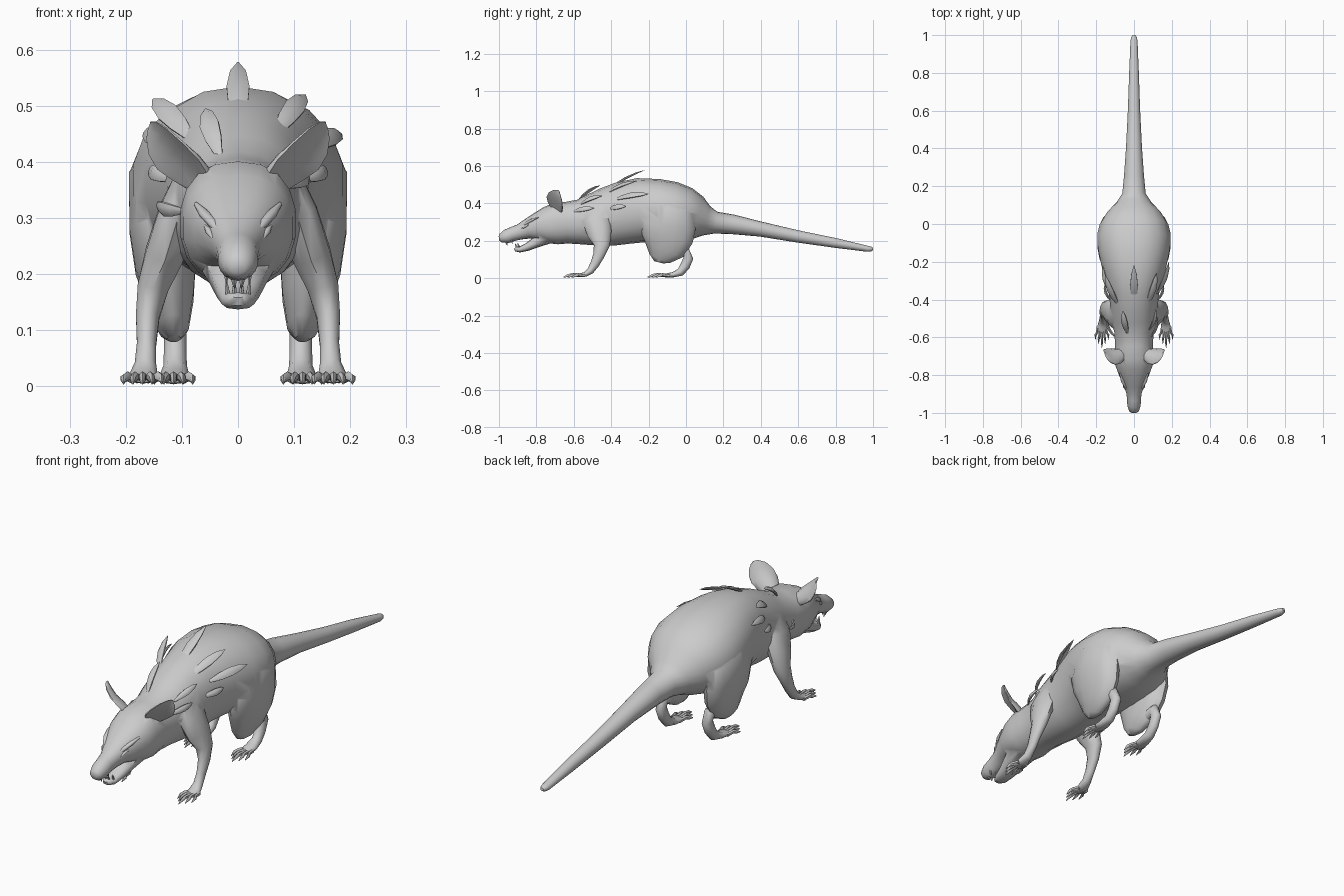
import bpy, bmesh, math
from mathutils import Vector as V

fur = bpy.data.materials.new("grey fur")
fur.diffuse_color = (0.6, 0.6, 0.6, 1)


def loft(name, rings, segs=10, side=(1, 0, 0), cup=0.0, power=1.0, mirror=1):
    """Skin of oval rings (x, y, z, half width, half depth[, power]) set square to their path."""
    bm = bmesh.new()
    pts = [V(r[:3]) for r in rings]
    loops = []
    for i, (p, r) in enumerate(zip(pts, rings)):
        t = (pts[min(i + 1, len(pts) - 1)] - pts[max(i - 1, 0)]).normalized()
        s = V(side)
        s = (s - t * s.dot(t)).normalized()
        u = t.cross(s)
        e = r[5] if len(r) > 5 else power
        loop = []
        for k in range(segs):
            a = 2 * math.pi * (k + 0.5) / segs
            c, d = math.cos(a), math.sin(a)
            c = math.copysign(abs(c) ** e, c)
            d = math.copysign(abs(d) ** e, d)
            q = p + s * r[3] * c + u * (r[4] * d + cup * r[3] * c * c)
            loop.append(bm.verts.new((q.x * mirror, q.y, q.z)))
        loops.append(loop)
    for a, b in zip(loops, loops[1:]):
        for k in range(segs):
            n = (k + 1) % segs
            bm.faces.new((a[k], a[n], b[n], b[k]))
    bm.faces.new(loops[0])
    bm.faces.new(loops[-1])
    bmesh.ops.recalc_face_normals(bm, faces=bm.faces)
    me = bpy.data.meshes.new(name)
    bm.to_mesh(me)
    bm.free()
    me.materials.append(fur)
    ob = bpy.data.objects.new(name, me)
    bpy.context.collection.objects.link(ob)
    return ob


# Body from nose to tail tip: y, top, bottom, half width, squareness
profile = [
    (-1.0, .225, .20, .012, 1), (-.99, .238, .19, .026, 1), (-.96, .26, .186, .036, 1),
    (-.925, .275, .198, .037, 1), (-.89, .288, .205, .042, .95), (-.85, .315, .21, .057, .9),
    (-.80, .348, .20, .08, .88), (-.75, .378, .185, .098, .86), (-.70, .402, .18, .104, .86),
    (-.64, .407, .185, .101, .9), (-.57, .42, .18, .106, .92), (-.50, .45, .172, .122, .92),
    (-.42, .485, .17, .128, .92), (-.34, .515, .18, .138, .92), (-.25, .535, .19, .167, .92),
    (-.15, .53, .19, .19, .92), (-.07, .515, .188, .195, .92), (0, .485, .19, .178, .92),
    (.06, .44, .203, .142, .95), (.11, .387, .226, .095, 1), (.16, .355, .238, .063, 1),
    (.25, .34, .235, .054, 1), (.4, .302, .222, .043, 1), (.6, .255, .19, .033, 1),
    (.8, .214, .162, .026, 1), (.97, .173, .141, .019, 1), (.99, .168, .143, .015, 1),
    (1.0, .163, .15, .007, 1)]
body = loft("body", [(0, y, (t + b) / 2, w, (t - b) / 2, e) for y, t, b, w, e in profile], 18)

# Open lower jaw
merged = [loft("lower_jaw", [(0, -.74, .222, .068, .04), (0, -.80, .193, .052, .03),
                             (0, -.85, .166, .039, .021), (0, -.89, .153, .03, .016),
                             (0, -.91, .156, .019, .013), (0, -.915, .162, .01, .006)], 10, power=.8)]


def spike(name, base, tip, r, m=1, segs=6):
    b, t = V(base), V(tip)
    loft(name, [(*b, r, r), (*b.lerp(t, .6), r * .75, r * .75), (*t, r * .12, r * .12)], segs, mirror=m)


for m in (1, -1):
    # Teeth
    spike("upper_incisor", (.008, -.965, .20), (.006, -.955, .175), .006, m)
    spike("upper_fang", (.022, -.935, .212), (.02, -.928, .182), .005, m)
    spike("lower_incisor", (.007, -.902, .16), (.006, -.915, .188), .005, m)
    spike("lower_fang", (.018, -.89, .16), (.021, -.90, .188), .005, m)

    # Brow ridge and narrow eye, almost flush with the face
    loft("brow", [(.028, -.885, .272, .004, .004), (.044, -.86, .29, .009, .008),
                  (.06, -.83, .308, .01, .008), (.075, -.79, .325, .004, .004)], 8, mirror=m)
    loft("eye", [(.043, -.88, .262, .002, .002), (.052, -.862, .276, .006, .007),
                 (.06, -.835, .288, .002, .002)], 8, mirror=m)

    # Cupped ear
    merged.append(loft("ear", [
        (.06, -.685, .368, .035, .016), (.086, -.69, .397, .05, .012),
        (.112, -.693, .42, .055, .008), (.134, -.69, .443, .046, .006),
        (.150, -.685, .46, .026, .004), (.156, -.68, .467, .008, .002)],
        12, side=(.43, .79, -.43), cup=-.3, mirror=m))

    # Front leg
    merged.append(loft("front_leg", [
        (.085, -.475, .38, .025, .045), (.106, -.478, .31, .037, .077),
        (.131, -.462, .235, .036, .064), (.152, -.45, .175, .029, .043),
        (.161, -.465, .125, .022, .031), (.163, -.488, .075, .018, .024),
        (.165, -.512, .038, .02, .019), (.168, -.54, .02, .026, .013),
        (.17, -.568, .015, .028, .01), (.17, -.58, .013, .022, .006)], 10, mirror=m))

    # Hind leg, with a haunch that runs back into the rump
    merged.append(loft("thigh", [
        (.12, -.06, .43, .03, .07), (.135, -.08, .37, .061, .125),
        (.136, -.095, .28, .059, .147), (.129, -.1, .21, .055, .137),
        (.121, -.115, .155, .043, .112), (.115, -.14, .105, .028, .06),
        (.114, -.145, .085, .012, .025)], 14, mirror=m))
    loft("shank", [(.119, -.12, .125, .023, .032), (.116, -.05, .137, .023, .031),
                   (.113, 0, .138, .022, .028),
                   (.112, .012, .105, .021, .027), (.112, -.005, .065, .021, .026),
                   (.112, -.03, .032, .022, .022), (.113, -.07, .018, .027, .014),
                   (.115, -.11, .014, .028, .01), (.115, -.122, .012, .02, .006)], 10, mirror=m)

    # Slender clawed toes on each foot
    for foot, fx, fy, length in (("front", .17, -.56, .095), ("hind", .115, -.11, .095)):
        for i in range(5):
            k = i - 2
            x0, x1 = fx + k * .010, fx + k * .017
            y0 = fy + abs(k) * .009
            y1 = y0 - length + abs(k) * .012
            ym = (y0 + y1) / 2
            loft(foot + "_toe", [(x0, y0, .014, .008, .009), ((x0 + x1) / 2, ym, .018, .007, .009),
                                 (x1, y1 + .025, .014, .006, .008), (x1, y1, .005, .001, .002)],
                 6, mirror=m)

# Fuse the jaw, ears and legs with the body into one skin
for part in merged:
    mod = body.modifiers.new("join " + part.name, "BOOLEAN")
    mod.operation, mod.solver, mod.object = "UNION", "EXACT", part
graph = bpy.context.evaluated_depsgraph_get()
skin = bpy.data.meshes.new_from_object(body.evaluated_get(graph))
body.modifiers.clear()
body.data = skin
for part in merged:
    bpy.data.objects.remove(part)

# Raised tufts of fur: base, tip, half width
tufts = [
    ((0, -.43, .465), (0, -.22, .578), .022),
    ((-.035, -.58, .415), (-.058, -.46, .495), .019),
    ((.07, -.43, .455), (.12, -.26, .52), .02),
    ((-.085, -.43, .445), (-.152, -.27, .512), .021),
    ((.125, -.37, .425), (.185, -.2, .45), .019),
    ((-.125, -.37, .425), (-.165, -.22, .455), .017),
    ((.12, -.41, .37), (.155, -.32, .385), .015),
    ((-.12, -.41, .37), (-.155, -.32, .385), .015),
    ((.093, -.60, .358), (.122, -.49, .375), .014),
    ((-.10, -.60, .312), (-.142, -.51, .325), .014),
    ((.085, -.56, .40), (.115, -.45, .44), .014)]
for base, tip, w in tufts:
    b, t = V(base), V(tip)
    out = V((b.x, 0, b.z - .33)).normalized()
    rings = []
    for f, width, lift in ((0, .35, -.004), (.25, .85, .008), (.5, 1, .012), (.78, .7, .008), (1, .06, 0)):
        rings.append((*(b.lerp(t, f) + out * lift), w * width, .007 * width))
    loft("fur_tuft", rings, 8, side=(t - b).cross(out))

# Smooth shading with sharp edges kept
for ob in bpy.context.scene.objects:
    ob.select_set(True)
    bpy.context.view_layer.objects.active = ob
bpy.ops.object.shade_smooth_by_angle(angle=math.radians(50))
